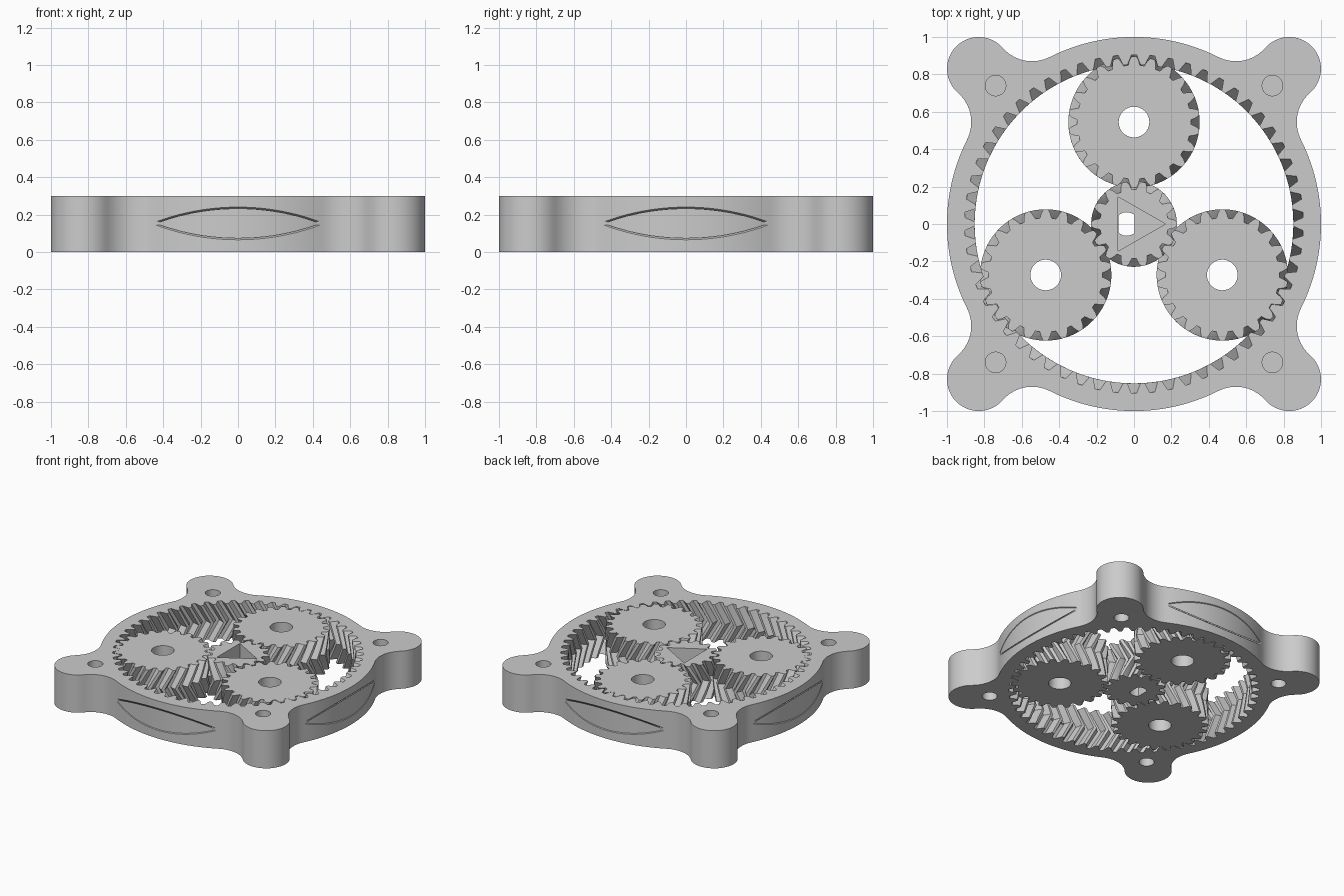
import bpy, bmesh, math
from math import cos, sin, pi, radians
from mathutils import Matrix, Vector

cube = bpy.data.objects.get("Cube")
if cube:
    bpy.data.objects.remove(cube, do_unlink=True)

H = 0.3            # thickness of every part
TWIST = 0.85       # herringbone shift at mid height, in teeth
N_SUN, N_PLANET, N_RING = 14, 22, 58
MODULE_R = 0.545 / (N_SUN + N_PLANET)   # pitch radius per tooth

grey = bpy.data.materials.new("grey plastic")
grey.use_nodes = True
grey.diffuse_color = (0.6, 0.6, 0.6, 1)
grey.node_tree.nodes["Principled BSDF"].inputs["Base Color"].default_value = (0.6, 0.6, 0.6, 1)


def make_object(name, bm):
    bmesh.ops.recalc_face_normals(bm, faces=bm.faces)
    mesh = bpy.data.meshes.new(name)
    bm.to_mesh(mesh)
    bm.free()
    mesh.materials.append(grey)
    obj = bpy.data.objects.new(name, mesh)
    bpy.context.collection.objects.link(obj)
    return obj


def loft(bm, sections):
    """Closed solid through equal-length loops of points."""
    loops = [[bm.verts.new(p) for p in s] for s in sections]
    n = len(loops[0])
    for low, high in zip(loops, loops[1:]):
        for i in range(n):
            j = (i + 1) % n
            bm.faces.new((low[i], low[j], high[j], high[i]))
    bm.faces.new(loops[0][::-1])
    bm.faces.new(loops[-1])


def prism(bm, outline, z0, z1):
    loft(bm, [[(x, y, z) for x, y in outline] for z in (z0, z1)])


def arc(cx, cy, r, a0, a1, steps):
    return [(cx + r * cos(radians(a0 + (a1 - a0) * i / steps)),
             cy + r * sin(radians(a0 + (a1 - a0) * i / steps))) for i in range(steps + 1)]


def circle(cx, cy, r, steps=40):
    return arc(cx, cy, r, 0, 360, steps)[:-1]


def gear(bm, teeth, root, tip, hand, phase, centre=(0, 0), fat=0.0, extra=0.0):
    """Herringbone gear with a tooth centred on the phase angle."""
    pitch = teeth * MODULE_R
    tooth = [(-0.36, root), (-0.24, pitch), (-0.12, tip),
             (0.12, tip), (0.24, pitch), (0.36, root)]
    levels = [i * H / 6 for i in range(7)]
    if extra:
        levels = [-extra] + levels + [H + extra]
    sections = []
    for z in levels:
        shift = TWIST * min(1, max(0, 1 - abs(z - H / 2) / (H / 2))) * hand
        loop = []
        for k in range(teeth):
            for t, r in tooth:
                t += math.copysign(fat, t)
                a = phase + 2 * pi * (k + t + shift) / teeth
                loop.append((centre[0] + r * cos(a), centre[1] + r * sin(a), z))
        sections.append(loop)
    loft(bm, sections)


def cut(obj, bm):
    """Subtract a solid and remove the cutter."""
    cutter = make_object("cutter", bm)
    cutter.hide_render = True
    mod = obj.modifiers.new("cut", "BOOLEAN")
    mod.operation, mod.solver, mod.object = "DIFFERENCE", "EXACT", cutter
    bpy.ops.object.select_all(action="DESELECT")
    bpy.context.view_layer.objects.active = obj
    obj.select_set(True)
    bpy.ops.object.modifier_apply(modifier=mod.name)
    bpy.data.objects.remove(cutter, do_unlink=True)


def smooth(obj):
    bpy.ops.object.select_all(action="DESELECT")
    bpy.context.view_layer.objects.active = obj
    obj.select_set(True)
    bpy.ops.object.shade_smooth_by_angle(angle=radians(25))


# Ring body: round case blended into four corner lugs
quarter = (arc(0, 0, 1, -26.8, 26.8, 20)
           + arc(1.077, 0.545, 0.207, 206.8, 130.9, 10)[1:]
           + arc(0.83, 0.83, 0.17, -49.1, 139.1, 24)[1:]
           + arc(0.545, 1.077, 0.207, 319.1, 243.2, 10)[1:-1])
outline = []
for k in range(4):
    c, s = cos(k * pi / 2), sin(k * pi / 2)
    outline += [(c * x - s * y, s * x + c * y) for x, y in quarter]
bm = bmesh.new()
prism(bm, outline, 0, H)
ring = make_object("ring_gear", bm)

# Internal teeth
bm = bmesh.new()
gear(bm, N_RING, 0.852, 0.905, -1, pi / 2, fat=0.02, extra=0.05)
cut(ring, bm)

# Blind screw holes on both faces of each lug
bm = bmesh.new()
for sx in (-1, 1):
    for sy in (-1, 1):
        hole = circle(0.74 * sx, 0.74 * sy, 0.055, 32)
        prism(bm, hole, -0.05, 0.1)
        prism(bm, hole, H - 0.1, H + 0.05)
cut(ring, bm)

# Thin slanted slits that outline a lens on each side
bm = bmesh.new()
for k in range(4):
    turn = Matrix.Rotation(k * pi / 2, 3, "Z")
    for side in (-1, 1):
        sections = []
        for y in (-0.6, 0.6):
            corners = []
            for d, dz in ((0.9, -0.004), (1.1, -0.004), (1.1, 0.004), (0.9, 0.004)):
                z = 0.153 + side * 0.78 * (d - 0.893) + dz
                corners.append(turn @ Vector((d, y, z)))
            sections.append(corners)
        loft(bm, sections)
cut(ring, bm)
smooth(ring)

# Three planet gears, phased to mesh with the ring
for name, angle, offset in (("planet_gear_back", 90, 0),
                            ("planet_gear_right", 210, -5.455),
                            ("planet_gear_left", 330, 5.455)):
    a = radians(angle)
    centre = (0.545 * cos(a), 0.545 * sin(a))
    bm = bmesh.new()
    gear(bm, N_PLANET, 0.305, 0.351, -1, a + radians(offset), centre)
    planet = make_object(name, bm)
    bm = bmesh.new()
    prism(bm, circle(*centre, 0.082), -0.05, H + 0.05)
    cut(planet, bm)
    smooth(planet)

# Sun gear with a triangular socket and a flat-sided shaft hole
bm = bmesh.new()
gear(bm, N_SUN, 0.184, 0.229, 1, pi / 2 + pi / N_SUN)
sun = make_object("sun_gear", bm)
bm = bmesh.new()
prism(bm, [(-0.085, -0.145), (0.168, 0), (-0.085, 0.145)], 0.15, H + 0.05)
cut(sun, bm)
bm = bmesh.new()
shaft = [(min(max(x, -0.082), 0.004), y) for x, y in
         arc(-0.039, 0, 0.063, -45, 45, 8) + arc(-0.039, 0, 0.063, 48, 132, 10)
         + arc(-0.039, 0, 0.063, 135, 225, 8) + arc(-0.039, 0, 0.063, 228, 312, 10)]
prism(bm, shaft, -0.05, 0.2)
cut(sun, bm)
smooth(sun)
